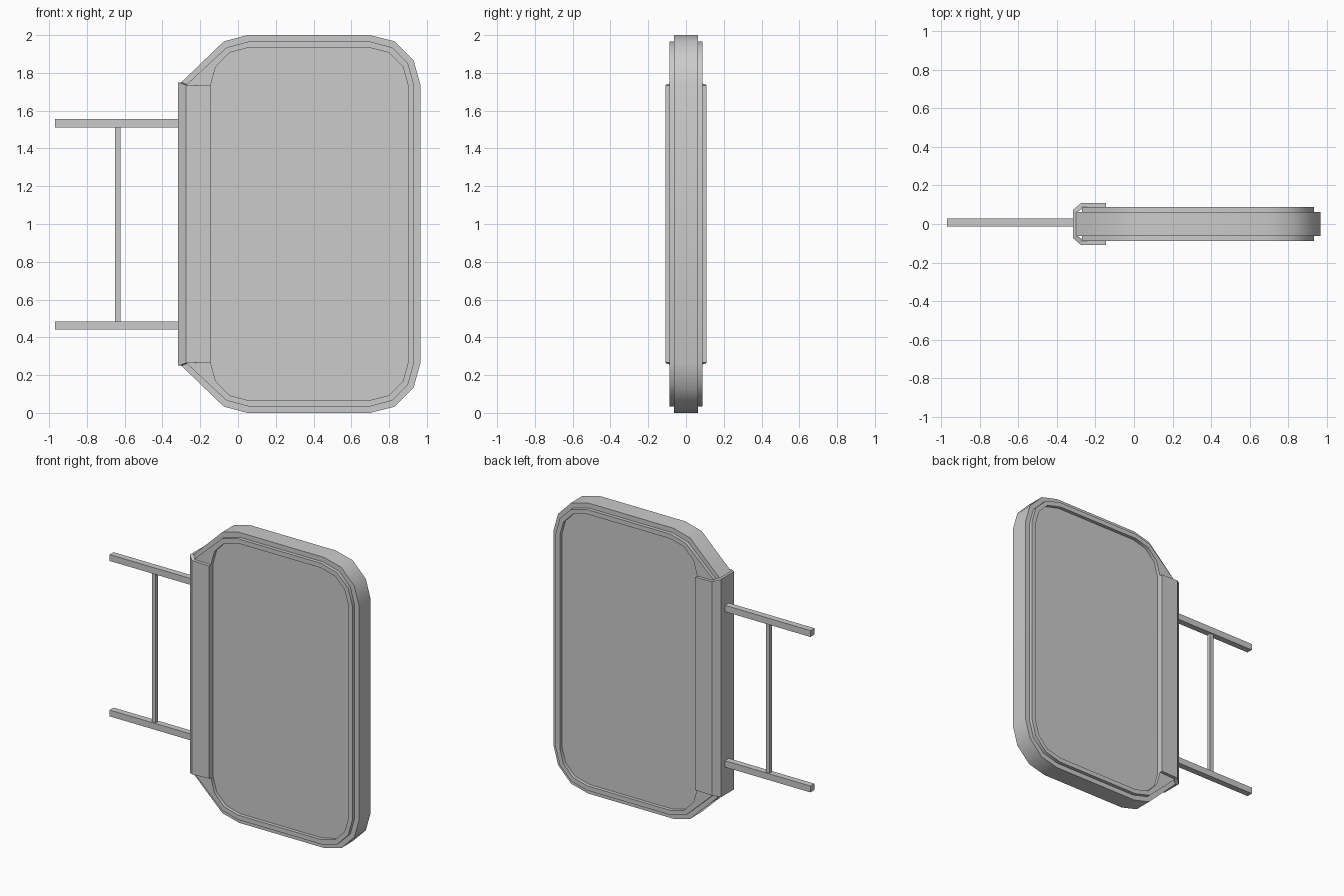
import bpy, bmesh
from math import radians

if "Cube" in bpy.data.objects:
    bpy.data.objects.remove(bpy.data.objects["Cube"])


def finish(name, bm, smooth=False):
    bmesh.ops.recalc_face_normals(bm, faces=bm.faces[:])
    mesh = bpy.data.meshes.new(name)
    bm.to_mesh(mesh)
    bm.free()
    ob = bpy.data.objects.new(name, mesh)
    bpy.context.collection.objects.link(ob)
    if smooth:
        bpy.ops.object.select_all(action='DESELECT')
        bpy.context.view_layer.objects.active = ob
        ob.select_set(True)
        bpy.ops.object.shade_smooth_by_angle(angle=radians(40))
    return ob


def box(name, x0, x1, y0, y1, z0, z1):
    bm = bmesh.new()
    bmesh.ops.create_cube(bm, size=1)
    for v in bm.verts:
        v.co = ((x0 + x1) / 2 + v.co.x * (x1 - x0),
                (y0 + y1) / 2 + v.co.y * (y1 - y0),
                (z0 + z1) / 2 + v.co.z * (z1 - z0))
    return finish(name, bm)


def closed(half):
    """Complete an upper-half outline by reflecting it about z = 1."""
    return half + [(x, 2 - z) for x, z in reversed(half)]


def prism(name, outline, y0, y1):
    bm = bmesh.new()
    a, b = ([bm.verts.new((x, y, z)) for x, z in outline] for y in (y0, y1))
    n = len(outline)
    bm.faces.new(a)
    bm.faces.new(b)
    for i in range(n):
        j = (i + 1) % n
        bm.faces.new((a[i], a[j], b[j], b[i]))
    return finish(name, bm, True)


def loft(name, loops, ring_closed, smooth):
    """Join four matching loops into a tube-like solid around a cross-section."""
    bm = bmesh.new()
    vs = [[bm.verts.new(p) for p in loop] for loop in loops]
    n = len(vs[0])
    for k in range(4):
        a, b = vs[k], vs[(k + 1) % 4]
        for i in range(n if ring_closed else n - 1):
            j = (i + 1) % n
            bm.faces.new((a[i], a[j], b[j], b[i]))
    if not ring_closed:
        for i in (0, n - 1):
            bm.faces.new([loop[i] for loop in vs])
    return finish(name, bm, smooth)


# Outlines, upper half from right to left
body = closed([(.965, 1.74), (.93, 1.865), (.83, 1.967), (.70, 2),
               (.05, 2), (-.075, 1.967), (-.30, 1.75)])
rim_outer = closed([(.932, 1.735), (.90, 1.85), (.815, 1.935), (.695, 1.967),
                    (.06, 1.967), (-.06, 1.935), (-.165, 1.838), (-.27, 1.74)])
rim_inner = closed([(.90, 1.735), (.873, 1.832), (.80, 1.907), (.69, 1.935),
                    (.06, 1.935), (-.045, 1.907), (-.118, 1.832), (-.145, 1.735)])

# Main panel
prism("panel_body", body, -.063, .063)

# Raised rims on both faces
for side, s in (("front", -1), ("back", 1)):
    loft(side + "_rim",
         [[(x, s * y, z) for x, z in o] for o, y in
          ((rim_outer, .06), (rim_outer, .087), (rim_inner, .087), (rim_inner, .06))],
         True, True)

# Folded side channel gripping the left edge: (x, y, top z)
fold_out = [(-.145, .108, 1.732), (-.275, .108, 1.736), (-.317, .072, 1.75)]
fold_in = [(-.145, .082, 1.732), (-.265, .082, 1.736), (-.295, .06, 1.75)]


def fold(half, top):
    pts = half + [(x, -y, z) for x, y, z in reversed(half)]
    return [(x, y, z if top else 2 - z) for x, y, z in pts]


loft("side_channel", [fold(fold_out, False), fold(fold_out, True),
                      fold(fold_in, True), fold(fold_in, False)], False, False)

# Support rails and the cross bar between them
for name, z in (("lower_rail", .463), ("upper_rail", 1.533)):
    box(name, -.968, -.30, -.014, .029, z - .022, z + .022)
box("cross_bar", -.65, -.623, -.006, .021, .47, 1.525)
